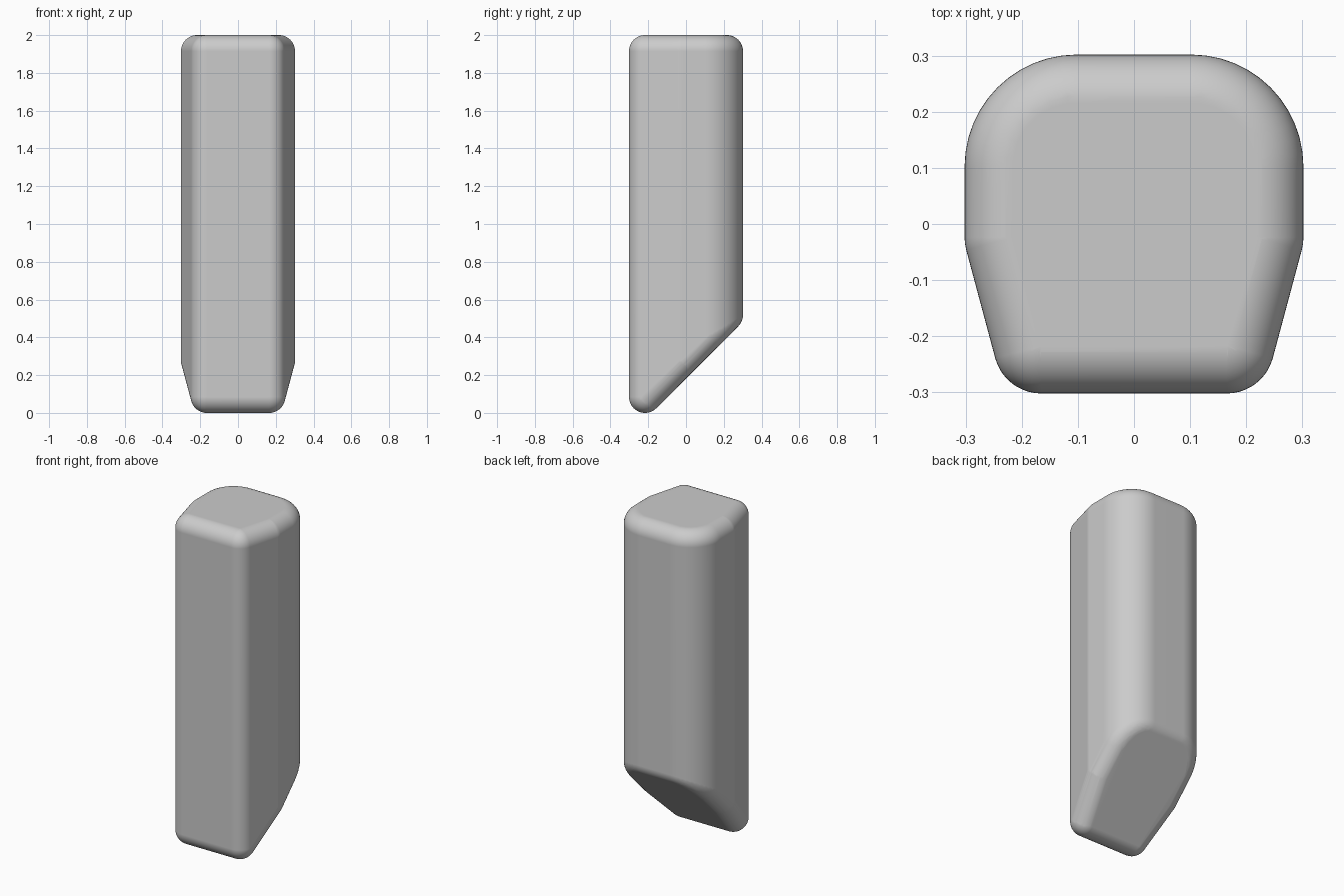
import bpy, bmesh, math
from mathutils import Vector

cube = bpy.data.objects.get("Cube")
if cube:
    bpy.data.objects.remove(cube, do_unlink=True)

HALF = 0.302      # half width and depth
EDGE = 0.085      # rounding of every edge
BACK = 0.2        # plan radius of the two back corners
STEP = math.radians(7.5)

# Plain grey surface
grey = bpy.data.materials.new("plain_grey")
grey.use_nodes = True
colour = (0.6, 0.6, 0.6, 1)
grey.diffuse_color = colour
grey.node_tree.nodes["Principled BSDF"].inputs["Base Color"].default_value = colour

# Plan of the core, inset by the edge radius: round back corner, then tapered side
core = HALF - EDGE
centre, radius = HALF - BACK, BACK - EDGE
side = [(centre + radius * math.cos(i * STEP), centre + radius * math.sin(i * STEP))
        for i in range(13)]
crease = -0.024
side += [(core, crease), (core - (core + crease) * math.tan(2 * STEP), -core)]
plan = side + [(-x, y) for x, y in side]

# Core corners: level top, 45 degree underside
corners = []
for x, y in plan:
    corners += [Vector((x, y, 2 - EDGE)), Vector((x, y, y + core + EDGE))]

# Rounded solid: hull of a ball placed at every core corner
ball = bmesh.new()
bmesh.ops.create_uvsphere(ball, u_segments=48, v_segments=24, radius=EDGE)
offsets = [v.co.copy() for v in ball.verts]
ball.free()

bm = bmesh.new()
for c in corners:
    for o in offsets:
        bm.verts.new(c + o)
bmesh.ops.convex_hull(bm, input=bm.verts[:], use_existing_faces=False)
bmesh.ops.delete(bm, geom=[v for v in bm.verts if not v.link_faces], context='VERTS')
bmesh.ops.remove_doubles(bm, verts=bm.verts[:], dist=0.0005)
bmesh.ops.dissolve_limit(bm, angle_limit=math.radians(0.6),
                         verts=bm.verts[:], edges=bm.edges[:])
bmesh.ops.recalc_face_normals(bm, faces=bm.faces[:])

mesh = bpy.data.meshes.new("slanted_block")
bm.to_mesh(mesh)
bm.free()
mesh.materials.append(grey)
block = bpy.data.objects.new("slanted_block", mesh)
bpy.context.collection.objects.link(block)

# Smooth rounded edges, flat main faces
bpy.ops.object.select_all(action='DESELECT')
block.select_set(True)
bpy.context.view_layer.objects.active = block
bpy.ops.object.shade_smooth_by_angle(angle=math.radians(30))
weighted = block.modifiers.new("flat_faces", 'WEIGHTED_NORMAL')
weighted.keep_sharp = True
